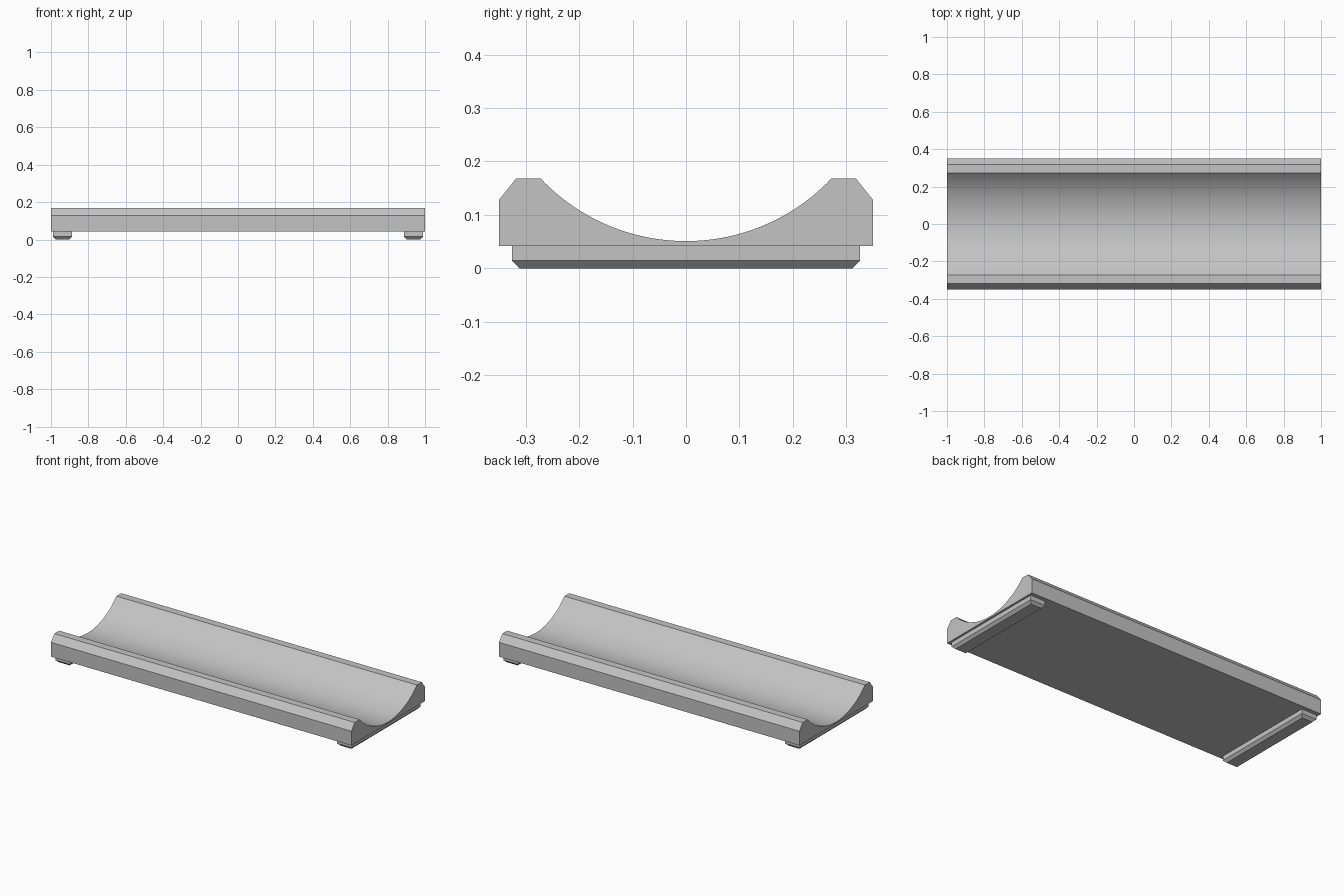
import bpy, bmesh, math

if "Cube" in bpy.data.objects:
    bpy.data.objects.remove(bpy.data.objects["Cube"], do_unlink=True)

grey = bpy.data.materials.new("light grey")
grey.use_nodes = True
grey.diffuse_color = (0.55, 0.55, 0.55, 1)
grey.node_tree.nodes["Principled BSDF"].inputs["Base Color"].default_value = grey.diffuse_color


def finish(bm, name):
    bmesh.ops.recalc_face_normals(bm, faces=bm.faces)
    mesh = bpy.data.meshes.new(name)
    bm.to_mesh(mesh)
    bm.free()
    mesh.materials.append(grey)
    obj = bpy.data.objects.new(name, mesh)
    bpy.context.collection.objects.link(obj)
    bpy.ops.object.select_all(action="DESELECT")
    obj.select_set(True)
    bpy.context.view_layer.objects.active = obj
    bpy.ops.object.shade_smooth_by_angle(angle=math.radians(20))
    return obj


# Tray: chamfered block profile with a circular trough, extruded along x
half_width, base, rim = 0.35, 0.042, 0.168
lip, floor = 0.272, 0.051
depth = rim - floor
radius = (lip ** 2 + depth ** 2) / (2 * depth)
sweep = math.asin(lip / radius)
steps = 48
profile = [(-lip - 0.046, rim), (-half_width, 0.128), (-half_width, base),
           (half_width, base), (half_width, 0.128), (lip + 0.046, rim)]
for i in range(steps + 1):
    a = sweep * (1 - 2 * i / steps)
    profile.append((radius * math.sin(a), floor + radius * (1 - math.cos(a))))

bm = bmesh.new()
section = bm.faces.new([bm.verts.new((-1, y, z)) for y, z in profile])
extruded = bmesh.ops.extrude_face_region(bm, geom=[section], use_keep_orig=True)
bmesh.ops.translate(bm, vec=(2, 0, 0),
                    verts=[v for v in extruded["geom"] if isinstance(v, bmesh.types.BMVert)])
finish(bm, "trough_tray")

# Feet: crosswise bars with the lower edges chamfered
for side, name in ((1, "left_foot"), (-1, "right_foot")):
    bm = bmesh.new()
    rings = []
    for z, inset in ((0, 0.015), (0.015, 0), (base, 0)):
        hx, hy = 0.05 - inset, 0.326 - inset
        rings.append([bm.verts.new((side * 0.938 + sx * hx, sy * hy, z))
                      for sx, sy in ((-1, -1), (1, -1), (1, 1), (-1, 1))])
    for low, high in zip(rings, rings[1:]):
        for i in range(4):
            j = (i + 1) % 4
            bm.faces.new((low[i], low[j], high[j], high[i]))
    bm.faces.new(rings[0])
    bm.faces.new(rings[-1])
    finish(bm, name)
